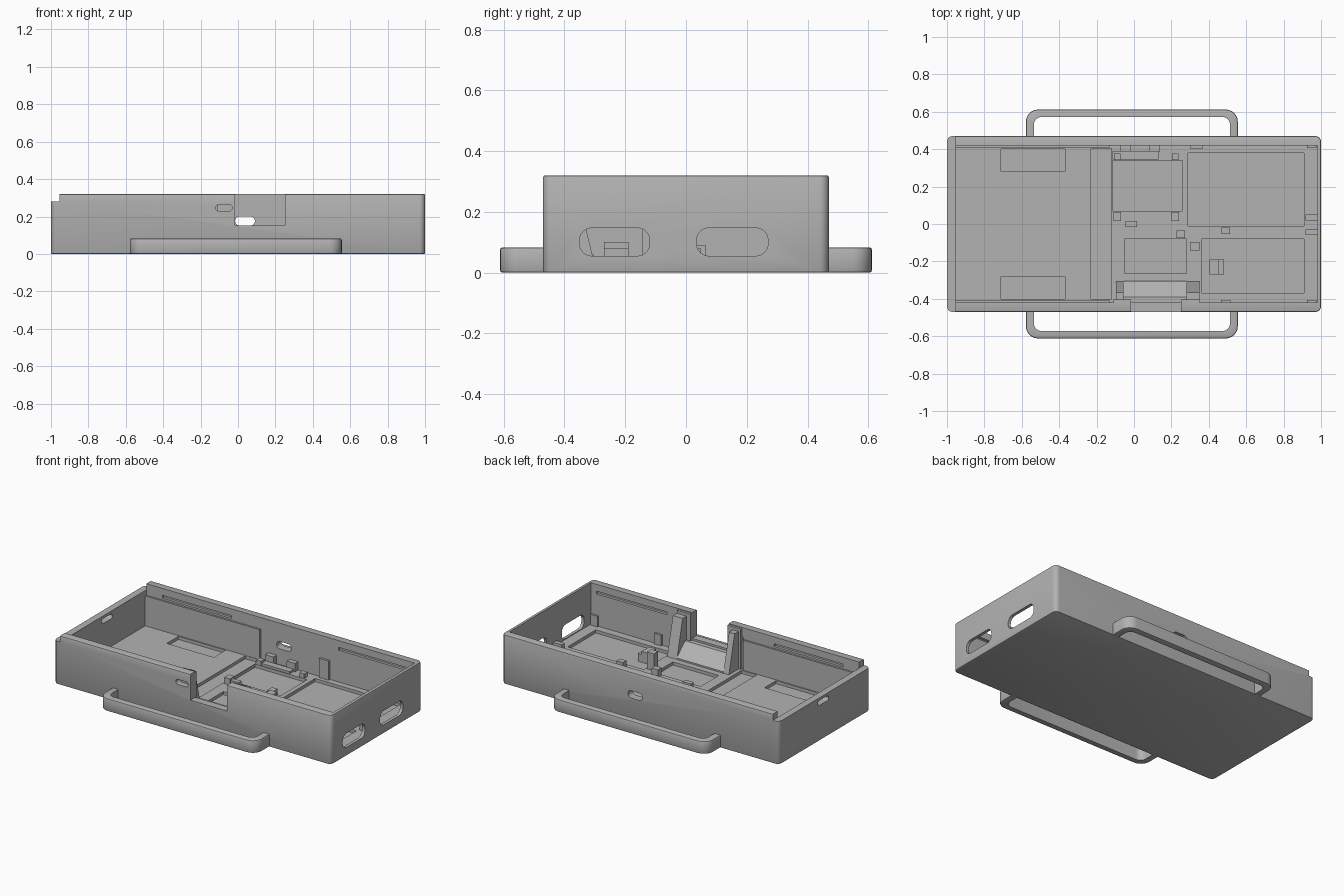
import bpy
import bmesh
from mathutils import Vector

cube = bpy.data.objects.get("Cube")
if cube:
    bpy.data.objects.remove(cube)

GREY = (0.45, 0.45, 0.45, 1)
mat = bpy.data.materials.new("plain grey plastic")
mat.use_nodes = True
mat.diffuse_color = GREY
mat.node_tree.nodes["Principled BSDF"].inputs["Base Color"].default_value = GREY


def box(name, x, y, z, axis=None, radius=0.0, rim=0.0):
    """Box from three ranges; edges along one axis may be rounded, then the flat rims eased."""
    bm = bmesh.new()
    bmesh.ops.create_cube(bm, size=1)
    for v in bm.verts:
        v.co = Vector(sum(r) / 2 + c * (r[1] - r[0]) for c, r in zip(v.co, (x, y, z)))
    if axis is not None:
        edges = [e for e in bm.edges
                 if abs((e.verts[0].co - e.verts[1].co).normalized()[axis]) > 0.9]
        bmesh.ops.bevel(bm, geom=edges, offset=radius, segments=6, profile=0.5, affect='EDGES')
    if rim:
        bm.normal_update()
        edges = [e for e in bm.edges if any(abs(f.normal.z) > 0.9 for f in e.link_faces)]
        bmesh.ops.bevel(bm, geom=edges, offset=rim, segments=2, profile=0.5, affect='EDGES')
    return finish(name, bm)


def finish(name, bm):
    bmesh.ops.recalc_face_normals(bm, faces=bm.faces)
    mesh = bpy.data.meshes.new(name)
    bm.to_mesh(mesh)
    bm.free()
    mesh.materials.append(mat)
    ob = bpy.data.objects.new(name, mesh)
    bpy.context.collection.objects.link(ob)
    return ob


def cut(ob, *args):
    """Subtract a box from an object and bake the result."""
    tool = box("cutter", *args)
    mod = ob.modifiers.new("cut", 'BOOLEAN')
    mod.operation, mod.solver, mod.object = 'DIFFERENCE', 'EXACT', tool
    graph = bpy.context.evaluated_depsgraph_get()
    mesh = bpy.data.meshes.new_from_object(ob.evaluated_get(graph))
    ob.modifiers.clear()
    ob.data = mesh
    bpy.data.objects.remove(tool)


def wedge(name, x, profile):
    """Extrude a (y, z) profile across an x range."""
    bm = bmesh.new()
    face = bm.faces.new([bm.verts.new((x[0], y, z)) for y, z in profile])
    new = bmesh.ops.extrude_face_region(bm, geom=[face])["geom"]
    bmesh.ops.translate(bm, vec=(x[1] - x[0], 0, 0),
                        verts=[g for g in new if isinstance(g, bmesh.types.BMVert)])
    return finish(name, bm)


FLOOR, TOP = 0.05, 0.32
INNER = 0.42

# Open tray with a lowered end wall for the sliding lid
tray = box("tray", (-1, 1), (-0.47, 0.47), (0, TOP), 2, 0.03, 0.006)
cut(tray, (-0.955, 0.98), (-INNER, INNER), (FLOOR, 1))
cut(tray, (-1.1, -0.955), (-1, 1), (0.28, 1))

# Shallow floor pockets
for x, y in [((-0.71, -0.37), (0.28, 0.40)), ((-0.71, -0.37), (-0.40, -0.28)),
             ((-0.23, -0.12), (-0.40, 0.405)), ((-0.115, 0.26), (0.07, 0.34)),
             ((-0.05, 0.28), (-0.265, -0.08)), ((0.36, 0.91), (-0.37, -0.08)),
             ((0.29, 0.91), (-0.01, 0.38))]:
    cut(tray, x, y, (0.03, 0.1))

# Wide port openings in the right hand end
for y in [(-0.35, -0.12), (0.035, 0.27)]:
    cut(tray, (0.9, 1.1), y, (0.055, 0.147), 0, 0.04)

# Front cut-out and small rounded slots through the walls
cut(tray, (-0.015, 0.25), (-0.6, -0.4), (0.152, 1))
cut(tray, (-0.12, -0.03), (-0.6, -0.4), (0.23, 0.263), 1, 0.016)
cut(tray, (-0.015, 0.09), (0.4, 0.6), (0.152, 0.2), 1, 0.023)
cut(tray, (-1.1, -0.9), (-0.04, 0.07), (0.23, 0.262), 0, 0.015)

# Lid snap grooves on the inside of the long walls
for x in [(-0.84, -0.34), (0.43, 0.94)]:
    for side in (-1, 1):
        cut(tray, x, sorted((side * 0.40, side * 0.437)), (0.257, 0.275))

# Liner panels on the long walls
for side, label in ((-1, "front"), (1, "back")):
    box(label + "_liner", (-0.955, -0.13), sorted((side * 0.408, side * 0.425)), (0.045, 0.245))

# Carry loops on both sides
loops = box("carry_loops", (-0.578, 0.555), (-0.612, 0.612), (0, 0.083), 2, 0.065, 0.008)
cut(loops, (-0.535, 0.513), (-0.572, 0.572), (-1, 1), 2, 0.04)
cut(loops, (-1, 1), (-0.46, 0.46), (-1, 1))

# Tapered guides beside the front cut-out, with a ramp between them
for name, x in (("left_guide", (0.28, 0.35)), ("right_guide", (-0.095, -0.055))):
    wedge(name, x, [(-0.425, 0.045), (-0.305, 0.045), (-0.365, 0.295), (-0.425, 0.295)])
wedge("front_ramp", (-0.055, 0.28),
      [(-0.425, 0.045), (-0.305, 0.045), (-0.305, 0.06), (-0.39, 0.14), (-0.425, 0.14)])
for name, x in (("right_jamb", (-0.11, -0.015)), ("left_jamb", (0.25, 0.35))):
    box(name, x, (-0.43, -0.405), (0.045, 0.315))

# Board locating pegs: centre x, centre y, width, depth, height
pegs = [(-0.09, 0.04, 0.04, 0.05, 0.09), (0.22, 0.04, 0.04, 0.05, 0.09),
        (-0.09, 0.36, 0.035, 0.035, 0.08), (0.22, 0.36, 0.035, 0.035, 0.08),
        (-0.015, 0, 0.06, 0.03, 0.1), (0.25, -0.055, 0.045, 0.04, 0.1),
        (0.325, -0.12, 0.05, 0.045, 0.16), (0.43, -0.23, 0.05, 0.08, 0.1),
        (0.465, -0.23, 0.03, 0.08, 0.08), (0.49, -0.035, 0.045, 0.035, 0.09),
        (-0.045, 0.405, 0.06, 0.035, 0.105), (0.11, 0.405, 0.06, 0.035, 0.105),
        (0.335, 0.415, 0.07, 0.02, 0.175), (0.95, 0.035, 0.065, 0.03, 0.08),
        (0.95, -0.045, 0.065, 0.03, 0.08), (0.49, -0.415, 0.05, 0.015, 0.12),
        (0.95, 0.415, 0.05, 0.015, 0.12), (0.95, -0.415, 0.05, 0.015, 0.12)]
for i, (x, y, w, d, h) in enumerate(pegs, 1):
    box(f"board_peg_{i}", (x - w / 2, x + w / 2), (y - d / 2, y + d / 2), (0.028, h))
box("board_ledge", (-0.115, 0.13), (0.345, 0.39), (0.045, 0.065))

# Smooth the rounded corners while keeping flat faces crisp
bpy.ops.object.select_all(action='DESELECT')
for ob in (tray, loops):
    ob.select_set(True)
bpy.context.view_layer.objects.active = tray
bpy.ops.object.shade_smooth_by_angle(angle=0.5)
